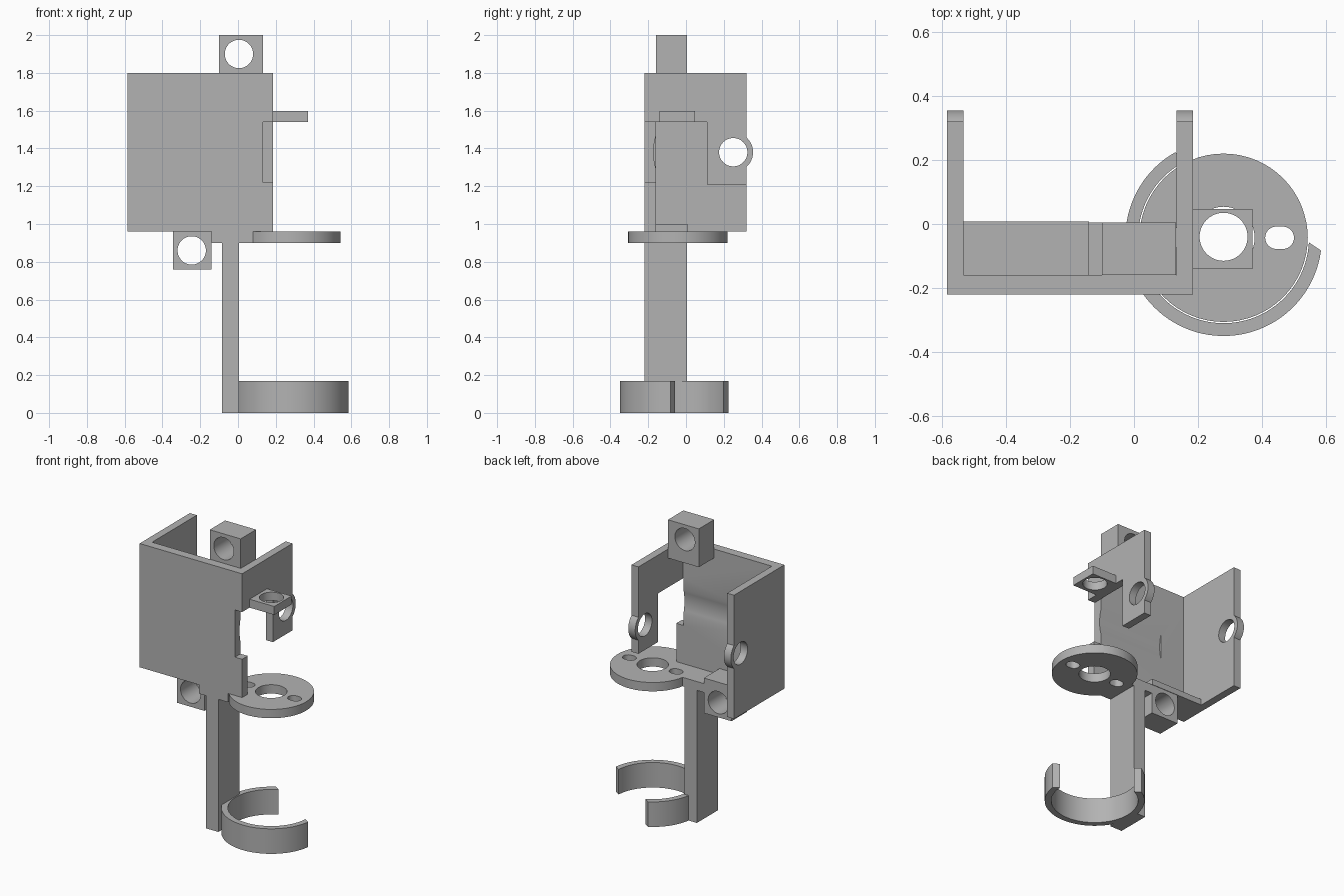
import bpy, bmesh, math
from mathutils import Vector

old = bpy.data.objects.get("Cube")
if old:
    bpy.data.objects.remove(old, do_unlink=True)

grey = bpy.data.materials.new("plain grey")
grey.use_nodes = True
GREY = (0.45, 0.45, 0.45, 1)
grey.diffuse_color = GREY
grey.node_tree.nodes["Principled BSDF"].inputs["Base Color"].default_value = GREY


def prism(name, pts, axis, lo, hi):
    """Extrude a 2D outline along an axis: x takes (y, z), y takes (x, z), z takes (x, y)."""
    k = "xyz".index(axis)

    def place(p, depth):
        co = list(p)
        co.insert(k, depth)
        return Vector(co)

    bm = bmesh.new()
    base = bm.faces.new([bm.verts.new(place(p, lo)) for p in pts])
    shift = place((0, 0), hi - lo)
    new = bmesh.ops.extrude_face_region(bm, geom=[base], use_keep_orig=True)["geom"]
    bmesh.ops.translate(bm, verts=[v for v in new if isinstance(v, bmesh.types.BMVert)], vec=shift)
    bmesh.ops.recalc_face_normals(bm, faces=bm.faces)
    mesh = bpy.data.meshes.new(name)
    bm.to_mesh(mesh)
    bm.free()
    mesh.materials.append(grey)
    ob = bpy.data.objects.new(name, mesh)
    bpy.context.collection.objects.link(ob)
    return ob


def box(name, x, y, z):
    return prism(name, [(x[0], y[0]), (x[1], y[0]), (x[1], y[1]), (x[0], y[1])], "z", *z)


def arc(cx, cy, r, start, end, n=64):
    angles = [math.radians(start + (end - start) * i / n) for i in range(n + 1)]
    return [(cx + r * math.cos(a), cy + r * math.sin(a)) for a in angles]


def disc(name, cx, cy, r, axis, lo, hi):
    return prism(name, arc(cx, cy, r, 0, 360)[:-1], axis, lo, hi)


def combine(ob, others, operation):
    """Apply booleans and remove the helper solids."""
    for other in others:
        mod = ob.modifiers.new("bool", "BOOLEAN")
        mod.operation, mod.object, mod.solver = operation, other, "EXACT"
        bpy.context.view_layer.update()
        done = bpy.data.meshes.new_from_object(ob.evaluated_get(bpy.context.evaluated_depsgraph_get()))
        ob.modifiers.clear()
        ob.data = done
        bpy.data.objects.remove(other, do_unlink=True)
    return ob


HOLE = 0.075
LEFT, RIGHT, FRONT, INNER = -0.585, 0.185, -0.22, -0.16
BOTTOM, TOP, WALL = 0.96, 1.8, 0.052

# Front plate with an edge notch and a shallow curved recess behind it
front = prism("front_plate", [(LEFT, BOTTOM), (RIGHT, BOTTOM), (RIGHT, 1.22), (0.132, 1.22),
                              (0.132, 1.54), (RIGHT, 1.54), (RIGHT, TOP), (LEFT, TOP)],
              "y", FRONT, INNER)
combine(front, [disc("recess_cutter", 0.135, 1.38, 0.307, "x", -0.35, 0.3)], "DIFFERENCE")

# Side plates, each with a round pierced ear
full = [(INNER, BOTTOM), (0.32, BOTTOM), (0.32, TOP), (INNER, TOP)]
hooked = [(INNER, 1.54), (0.11, 1.54), (0.11, 1.21), (0.32, 1.21), (0.32, TOP), (INNER, TOP)]
for name, outline, x in (("right_side_plate", full, LEFT), ("left_side_plate", hooked, RIGHT - WALL)):
    plate = prism(name, outline, "x", x, x + WALL)
    combine(plate, [disc("ear", 0.25, 1.38, 0.105, "x", x, x + WALL)], "UNION")
    combine(plate, [disc("ear_cutter", 0.25, 1.38, HOLE, "x", x - 0.1, x + 0.2)], "DIFFERENCE")

# Pierced mounting blocks above and below the plate
for name, x, z, hole in (("top_block", (-0.1, 0.132), (1.74, 2.0), (0.005, 1.9)),
                         ("lower_block", (-0.345, -0.14), (0.76, 0.98), (-0.245, 0.86))):
    block = box(name, x, (INNER, 0.005), z)
    combine(block, [disc("block_cutter", *hole, HOLE, "y", -0.3, 0.2)], "DIFFERENCE")

# Shelf under the right half
box("shelf", (LEFT + WALL, -0.14), (INNER, 0.008), (BOTTOM, 1.0))

# Pierced side tab
tab = box("side_tab", (RIGHT - 0.01, 0.37), (-0.14, 0.047), (1.54, 1.597))
combine(tab, [disc("tab_cutter", 0.28, -0.04, HOLE, "z", 1.4, 1.7)], "DIFFERENCE")

# Neck and holder disc with a centre hole and two slots
CX, CY = 0.28, -0.043
holder = disc("holder_disc", CX, CY, 0.263, "z", 0.9, BOTTOM)
combine(holder, [box("neck", (-0.14, 0.08), (FRONT, 0.005), (0.9, BOTTOM))], "UNION")
cutters = [disc("centre_cutter", CX, CY, 0.097, "z", 0.8, 1.1)]
for side in (-1, 1):
    sx = CX + side * 0.175
    slot = arc(sx + 0.01, CY, 0.035, -90, 90, 16) + arc(sx - 0.01, CY, 0.035, 90, 270, 16)
    cutters.append(prism("slot_cutter", slot, "z", 0.8, 1.1))
combine(holder, cutters, "DIFFERENCE")

# Stem and open clip ring, its mouth cut along a straight line
box("stem", (-0.085, 0.006), (FRONT, 0.005), (0, 0.9))
MOUTH, DEPTH, OUTER_R, INNER_R = 56, 0.137, 0.307, 0.267
half_out = math.degrees(math.acos(DEPTH / OUTER_R))
half_in = math.degrees(math.acos(DEPTH / INNER_R))
clip = arc(CX, CY, OUTER_R, MOUTH + half_out, MOUTH + 360 - half_out)
clip += arc(CX, CY, INNER_R, MOUTH + 360 - half_in, MOUTH + half_in)
prism("clip_ring", clip, "z", 0, 0.17)

# Smooth the round walls, keep the edges crisp
bpy.ops.object.select_all(action="DESELECT")
for ob in bpy.context.collection.objects:
    if ob.type == "MESH" and grey.name in ob.data.materials:
        ob.select_set(True)
        bpy.context.view_layer.objects.active = ob
bpy.ops.object.shade_smooth_by_angle(angle=math.radians(30))
